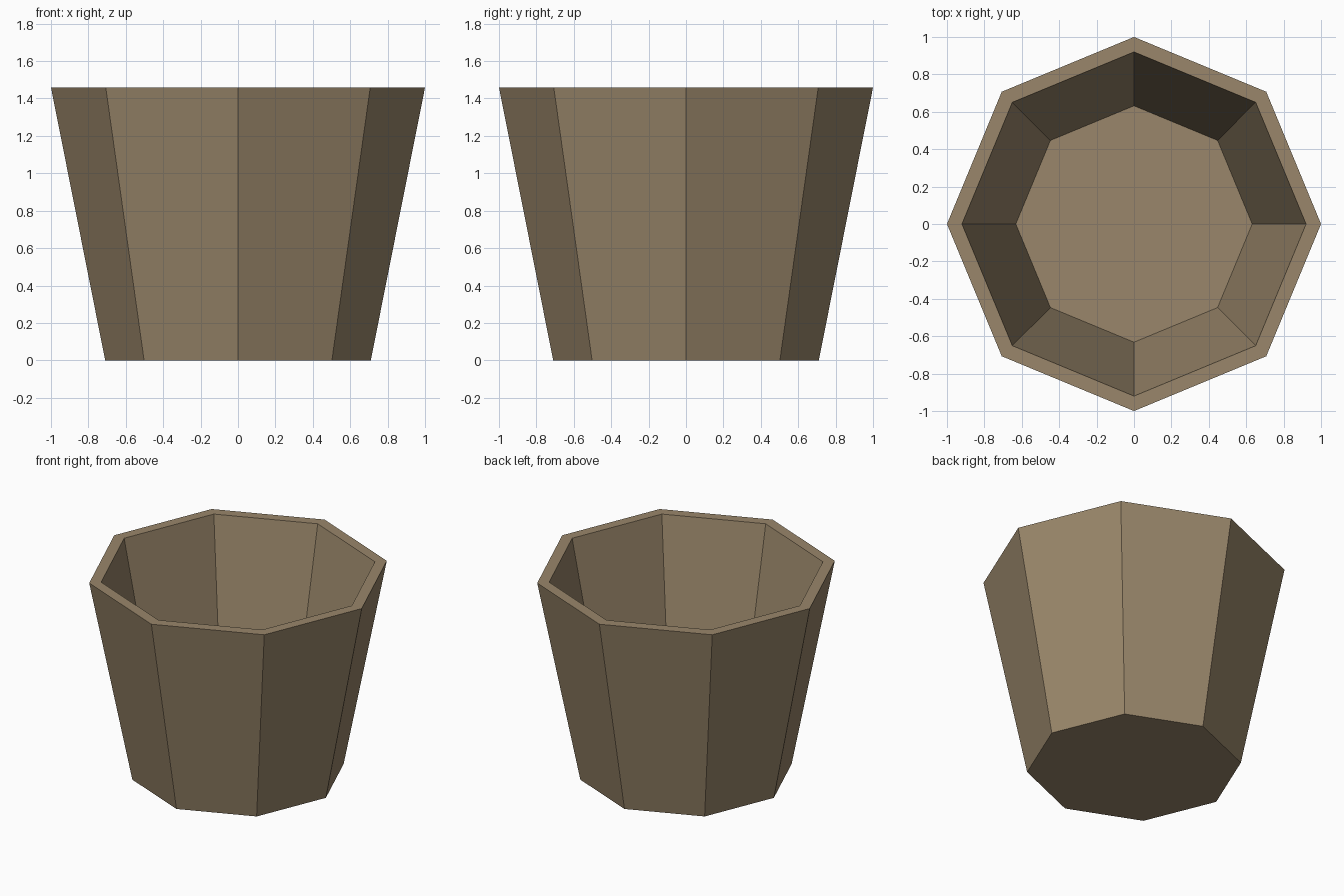
import bpy, bmesh, math

if "Cube" in bpy.data.objects:
    bpy.data.objects.remove(bpy.data.objects["Cube"])

SIDES = 8

# one flat colour for the whole pot
clay = bpy.data.materials.new("tan_clay")
clay.diffuse_color = (0.32, 0.24, 0.145, 1.0)
clay.use_nodes = True
clay.node_tree.nodes["Principled BSDF"].inputs["Base Color"].default_value = clay.diffuse_color

# (radius, height) profile: outer base, outer rim, inner rim, inner floor
PROFILE = [(0.71, 0.0), (1.0, 1.46), (0.92, 1.46), (0.632, 0.05)]

bm = bmesh.new()


def ring(radius, z):
    return [bm.verts.new((radius * math.cos(2 * math.pi * i / SIDES),
                          radius * math.sin(2 * math.pi * i / SIDES), z))
            for i in range(SIDES)]


rings = [ring(r, z) for r, z in PROFILE]

# outer walls, rim and inner walls
for a, b in zip(rings, rings[1:]):
    for i in range(SIDES):
        j = (i + 1) % SIDES
        bm.faces.new((a[i], a[j], b[j], b[i]))

# underside and inner floor
bm.faces.new(rings[0][::-1])
bm.faces.new(rings[-1])
bmesh.ops.recalc_face_normals(bm, faces=bm.faces)

mesh = bpy.data.meshes.new("octagonal_pot")
bm.to_mesh(mesh)
bm.free()
mesh.materials.append(clay)
pot = bpy.data.objects.new("octagonal_pot", mesh)
bpy.context.collection.objects.link(pot)
